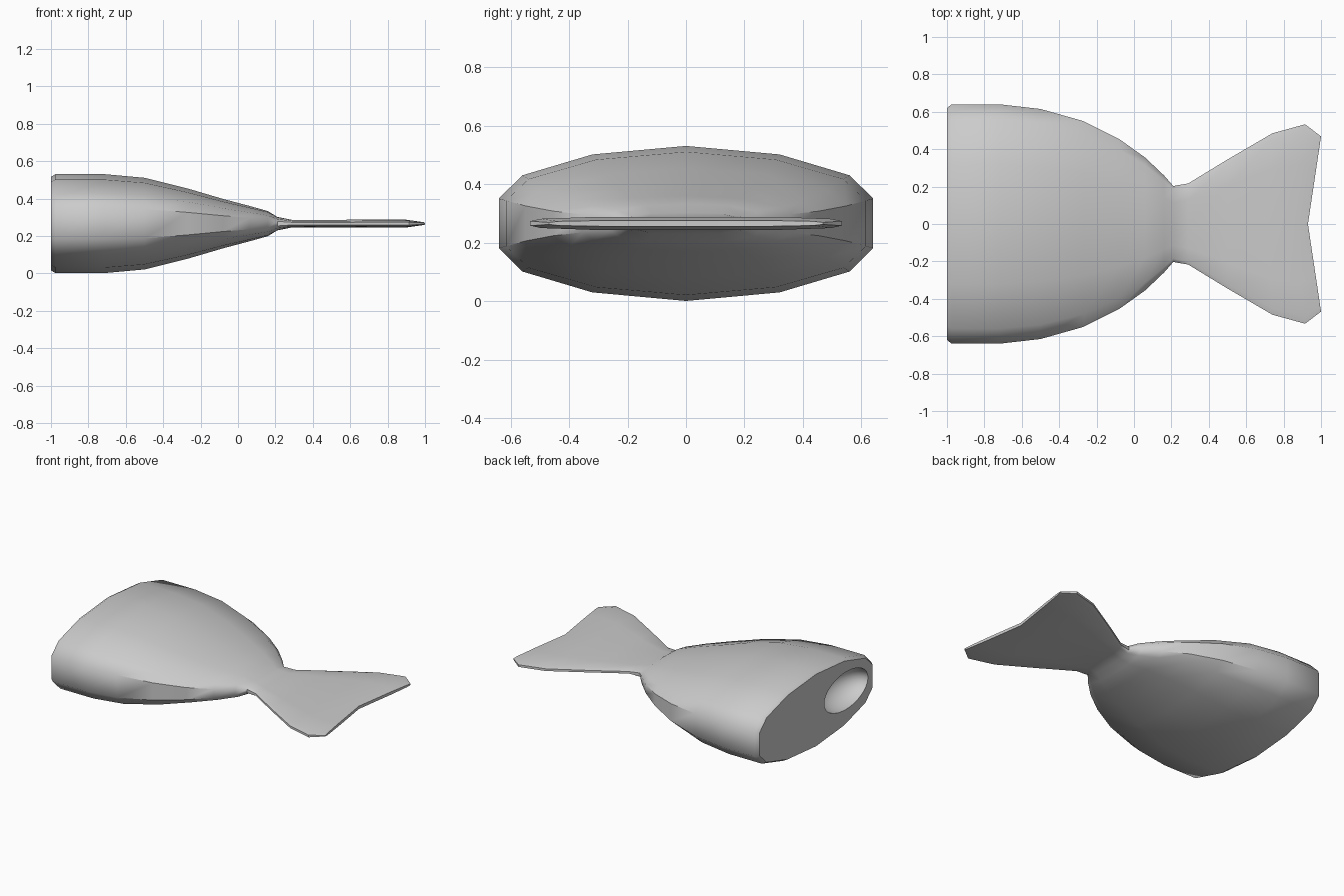
import bpy, bmesh

if "Cube" in bpy.data.objects:
    bpy.data.objects.remove(bpy.data.objects["Cube"])

ZC = 0.266
# quarter outlines (across, up) from crown to side
BODY = [(0, 1), (0.5, 0.89), (0.875, 0.62), (1, 0.32)]
FLAT = [(0, 1), (0.6, 1), (0.93, 0.72), (1, 0.35)]

# stations: x, half width, half height, centre notch, blend to flat outline
STATIONS = [
    (-1.0, 0.62, 0.25, 0, 0), (-0.975, 0.64, 0.265, 0, 0),
    (-0.72, 0.64, 0.265, 0, 0), (-0.5, 0.615, 0.245, 0, 0),
    (-0.27, 0.55, 0.188, 0, 0), (-0.08, 0.455, 0.132, 0, 0),
    (0.06, 0.355, 0.095, 0, 0.1), (0.16, 0.26, 0.067, 0, 0.3),
    (0.21, 0.203, 0.036, 0, 0.6), (0.29, 0.217, 0.02, 0, 1),
    (0.5, 0.345, 0.02, 0, 1), (0.74, 0.485, 0.022, 0.02, 1),
    (0.915, 0.533, 0.022, 0.06, 1), (1.0, 0.468, 0.01, 0.07, 1),
]


def section(blend):
    q = [(a[0] + (b[0] - a[0]) * blend, a[1] + (b[1] - a[1]) * blend)
         for a, b in zip(BODY, FLAT)]
    half = q + [(u, -v) for u, v in reversed(q)]
    return half + [(-u, v) for u, v in reversed(half[1:-1])]


# body and tail fin: one lofted skin
bm = bmesh.new()
rings = []
for x, hw, hh, notch, blend in STATIONS:
    rings.append([bm.verts.new((x - notch * (1 - abs(u)), u * hw, ZC + v * hh))
                  for u, v in section(blend)])
n = len(rings[0])
for a, b in zip(rings, rings[1:]):
    for i in range(n):
        j = (i + 1) % n
        bm.faces.new((a[i], a[j], b[j], b[i]))
bm.faces.new(rings[0])
# fin edge: strips joining the upper and lower rim of the notch
end, h = rings[-1], n // 2
for i in range(h // 2):
    for side in (1, -1):
        bm.faces.new([end[side * k % n] for k in (i, i + 1, h - i - 1, h - i)])
bmesh.ops.recalc_face_normals(bm, faces=bm.faces)
mesh = bpy.data.meshes.new("fish_body")
bm.to_mesh(mesh)
bm.free()
body = bpy.data.objects.new("fish_body", mesh)
bpy.context.collection.objects.link(body)

# oval hollow in the flat end
bpy.ops.mesh.primitive_uv_sphere_add(segments=32, ring_count=16,
                                     location=(-1.0, -0.33, ZC + 0.01))
cutter = bpy.context.object
cutter.name = "hollow_cutter"
cutter.scale = (0.16, 0.24, 0.13)
cutter.hide_render = True
cut = body.modifiers.new("hollow", 'BOOLEAN')
cut.object = cutter
cut.operation = 'DIFFERENCE'
cut.solver = 'EXACT'

bpy.ops.object.select_all(action='DESELECT')
bpy.context.view_layer.objects.active = body
body.select_set(True)
bpy.ops.object.modifier_apply(modifier="hollow")
bpy.data.objects.remove(cutter)
bpy.ops.object.shade_smooth_by_angle(angle=0.8)
